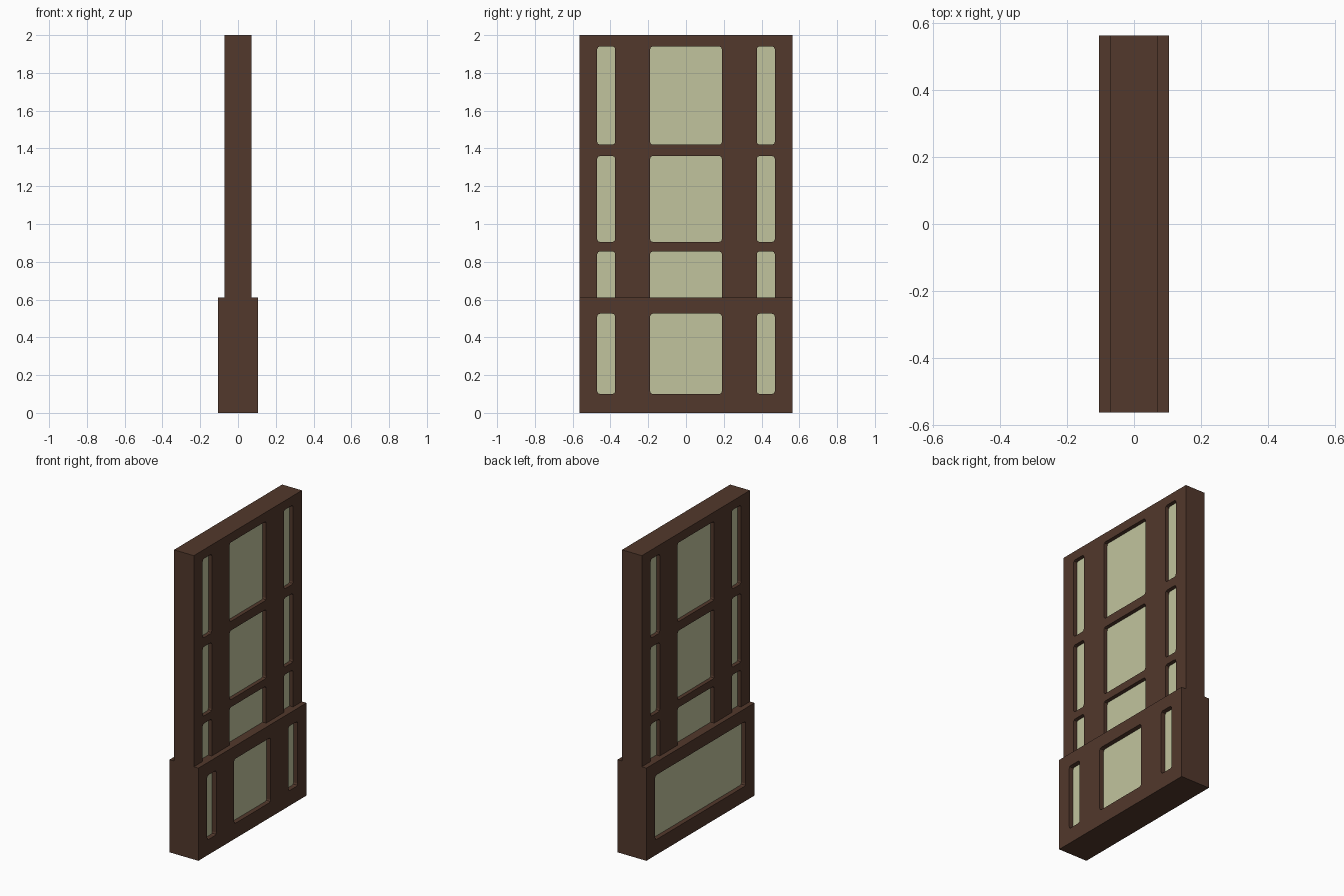
import bpy, bmesh, math
from mathutils import Vector

if "Cube" in bpy.data.objects:
    bpy.data.objects.remove(bpy.data.objects["Cube"])


def material(name, rgb):
    m = bpy.data.materials.new(name)
    m.diffuse_color = (*rgb, 1.0)
    m.use_nodes = True
    m.node_tree.nodes["Principled BSDF"].inputs["Base Color"].default_value = m.diffuse_color
    return m


WOOD = material("dark brown wood", (0.085, 0.040, 0.025))
PANE = material("pale green panel", (0.535, 0.553, 0.338))

COLUMNS = [(-0.47, -0.375), (-0.19, 0.19), (0.375, 0.47)]
WIDE = [(-0.47, 0.47)]
HALF_WIDTH = 0.5625


def add_object(name, bm):
    bmesh.ops.recalc_face_normals(bm, faces=bm.faces)
    mesh = bpy.data.meshes.new(name)
    bm.to_mesh(mesh)
    bm.free()
    ob = bpy.data.objects.new(name, mesh)
    bpy.context.collection.objects.link(ob)
    return ob


def box(name, half_x, half_y, z0, z1):
    bm = bmesh.new()
    bmesh.ops.create_cube(bm, size=1)
    for v in bm.verts:
        v.co = Vector((v.co.x * 2 * half_x, v.co.y * 2 * half_y,
                       z0 + (v.co.z + 0.5) * (z1 - z0)))
    return add_object(name, bm)


def rounded_prism(bm, x0, x1, y0, y1, z0, z1, r=0.014, seg=2):
    """Panel-shaped cutter with small rounded corners, extruded along x."""
    pts = []
    corners = [(y1 - r, z1 - r), (y0 + r, z1 - r), (y0 + r, z0 + r), (y1 - r, z0 + r)]
    for i, (cy, cz) in enumerate(corners):
        for s in range(seg + 1):
            a = math.pi / 2 * (i + s / seg)
            pts.append((cy + r * math.cos(a), cz + r * math.sin(a)))
    near = [bm.verts.new((x0, y, z)) for y, z in pts]
    far = [bm.verts.new((x1, y, z)) for y, z in pts]
    bm.faces.new(near)
    bm.faces.new(far)
    n = len(pts)
    for i in range(n):
        j = (i + 1) % n
        bm.faces.new((near[i], near[j], far[j], far[i]))


def recessed_block(name, half_x, z0, z1, rows, depth, columns_by_side):
    """Solid block with recessed panels on its +x and -x faces."""
    block = box(name, half_x, HALF_WIDTH, z0, z1)
    bm = bmesh.new()
    for side, columns in columns_by_side.items():
        for y0, y1 in columns:
            for a, b in rows:
                rounded_prism(bm, side * (half_x - depth), side * (half_x + 0.05), y0, y1, a, b)
    cutter = add_object(name + "_cutter", bm)
    cutter.hide_render = True

    mod = block.modifiers.new("recesses", 'BOOLEAN')
    mod.operation = 'DIFFERENCE'
    mod.solver = 'EXACT'
    mod.object = cutter
    bpy.context.view_layer.update()
    deps = bpy.context.evaluated_depsgraph_get()
    result = bpy.data.meshes.new_from_object(block.evaluated_get(deps))
    block.modifiers.clear()
    block.data = result
    bpy.data.objects.remove(cutter, do_unlink=True)

    # recess floors get the pale panel colour
    result.materials.clear()
    result.materials.append(WOOD)
    result.materials.append(PANE)
    for p in result.polygons:
        floor = abs(p.normal.x) > 0.9 and abs(p.center.x) < half_x - depth / 2
        p.material_index = 1 if floor else 0
    return block


# thick base: three panels on the right face, one wide panel on the left
recessed_block("base_section", 0.105, 0.0, 0.61, [(0.10, 0.525)], 0.03,
               {1: COLUMNS, -1: WIDE})

# thinner upper screen: three rows of panels, lowest row runs down to the base
recessed_block("upper_section", 0.072, 0.61, 2.0,
               [(0.55, 0.855), (0.905, 1.36), (1.42, 1.94)], 0.025,
               {1: COLUMNS, -1: COLUMNS})
